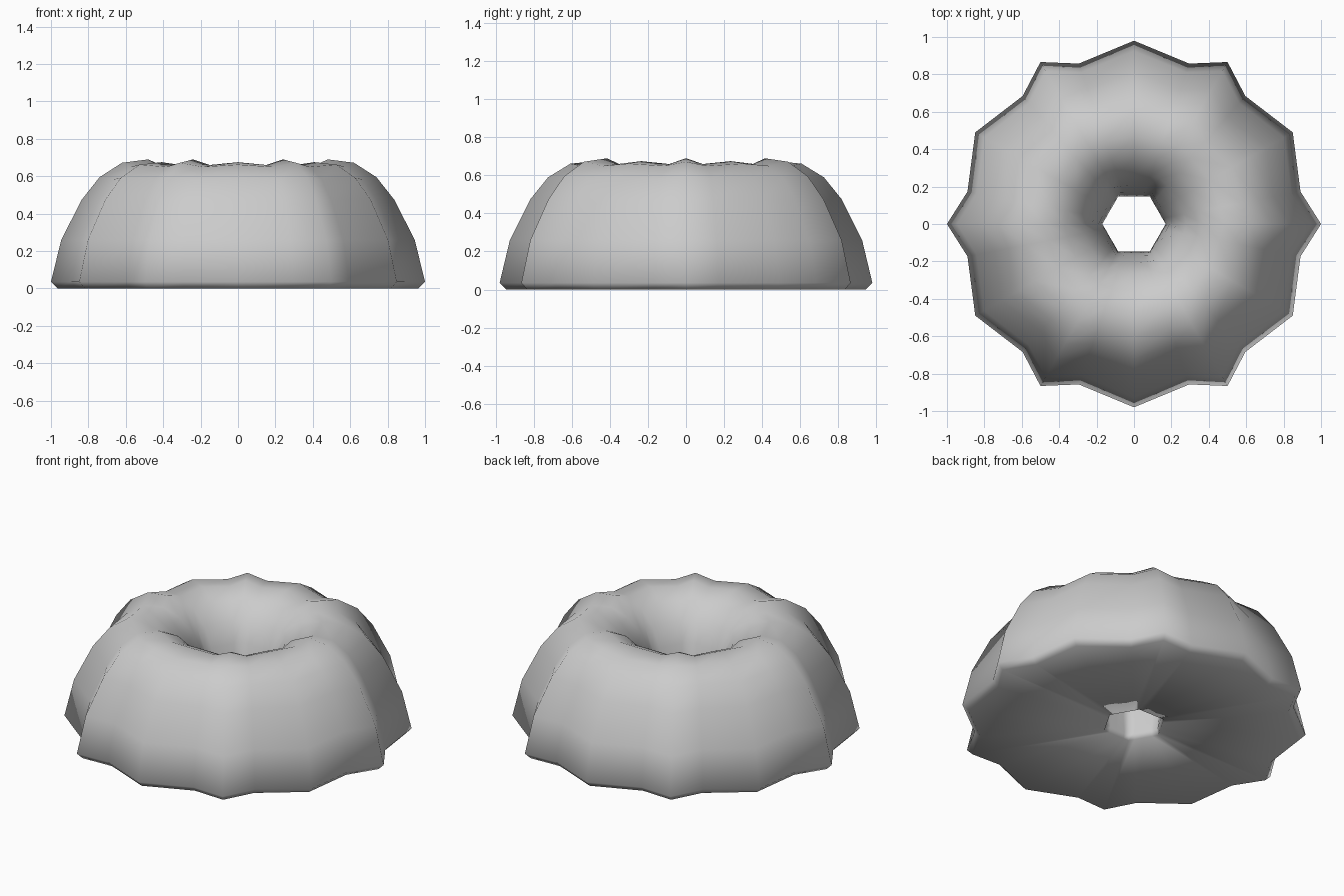
import bpy, bmesh
from math import cos, sin, radians

# Section rows: radius, height, then groove radius factor, groove drop, small-rib radius factor, small-rib drop
SECTION = [
    (0.965, 0.00, 0.907, 0.000, 0.98, 0.000),
    (1.000, 0.035, 0.907, 0.000, 0.98, 0.000),
    (0.945, 0.26, 0.907, 0.000, 0.98, 0.000),
    (0.835, 0.475, 0.910, 0.005, 0.98, 0.000),
    (0.740, 0.595, 0.920, 0.012, 0.98, 0.005),
    (0.620, 0.672, 0.940, 0.022, 0.98, 0.010),
    (0.480, 0.690, 0.970, 0.030, 0.98, 0.015),
    (0.370, 0.640, 0.980, 0.025, 0.97, 0.015),
    (0.280, 0.545, 0.970, 0.015, 0.95, 0.010),
    (0.225, 0.420, 0.950, 0.000, 0.92, 0.000),
    (0.190, 0.230, 0.930, 0.000, 0.89, 0.000),
    (0.170, 0.035, 0.910, 0.000, 0.865, 0.000),
    (0.178, 0.00, 0.910, 0.000, 0.865, 0.000),
]

bm = bmesh.new()
rings = []
for r, z, gf, gd, sf, sd in SECTION:
    ring = []
    for k in range(6):
        # big rib, groove, small rib, groove
        for ang, f, d in ((0, 1, 0), (11, gf, gd), (30, sf, sd), (49, gf, gd)):
            a = radians(60 * k + ang)
            ring.append(bm.verts.new((r * f * cos(a), r * f * sin(a), z - d)))
    rings.append(ring)

# Closed skin: outer wall, crown, hole and underside
for i, a in enumerate(rings):
    b = rings[(i + 1) % len(rings)]
    for j in range(24):
        n = (j + 1) % 24
        bm.faces.new((a[j], a[n], b[n], b[j]))
bmesh.ops.recalc_face_normals(bm, faces=bm.faces[:])
for f in bm.faces:
    f.smooth = True

mesh = bpy.data.meshes.new("ring_cake")
bm.to_mesh(mesh)
bm.free()
cake = bpy.data.objects.new("ring_cake", mesh)
bpy.context.collection.objects.link(cake)
